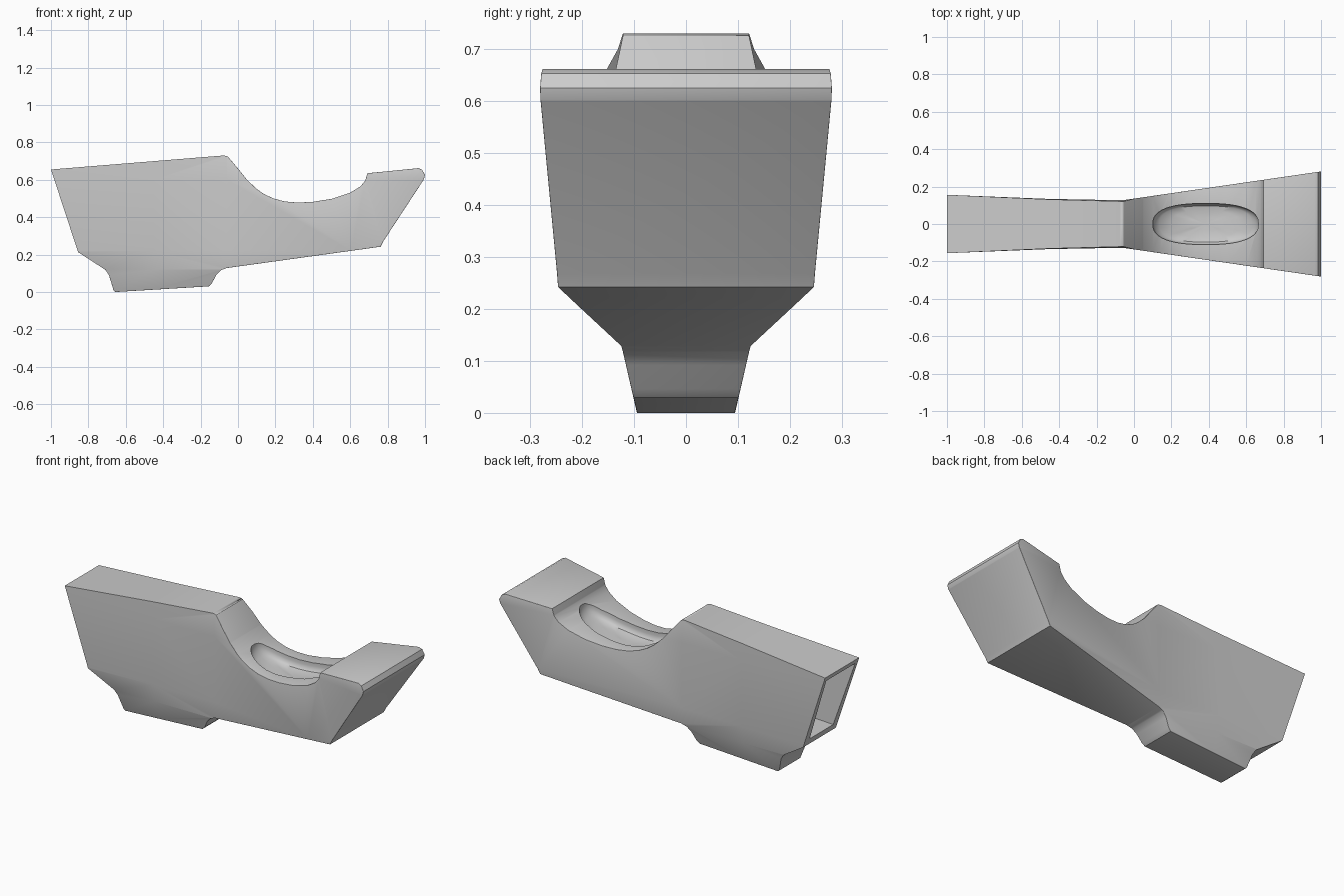
import bpy, bmesh, math
from mathutils import Vector

if "Cube" in bpy.data.objects:
    bpy.data.objects.remove(bpy.data.objects["Cube"])

steel = bpy.data.materials.new("plain grey metal")
steel.diffuse_color = (0.6, 0.6, 0.6, 1)
steel.use_nodes = True
steel.node_tree.nodes["Principled BSDF"].inputs["Base Color"].default_value = steel.diffuse_color

# Concave scoop in the top, also used to shape the oval recess
SCOOP = [(-.055, .725), (0, .66), (.05, .598), (.1, .551), (.14, .523), (.19, .5), (.25, .484),
         (.32, .478), (.4, .482), (.5, .498), (.6, .531), (.655, .565), (.68, .595), (.692, .635)]
PROFILE = [(-1, .655), (-.075, .73)] + SCOOP + [
    (.965, .662), (.985, .653), (1, .625), (.994, .602), (.775, .268), (.762, .242),
    (-.06, .128), (-.09, .117), (-.115, .092), (-.14, .046), (-.157, .03),
    (-.655, 0), (-.665, .008), (-.69, .09), (-.71, .119), (-.855, .213)]


def lerp_table(t, x):
    for (x0, y0), (x1, y1) in zip(t, t[1:]):
        if x <= x1:
            return y0 + (y1 - y0) * max(0, (x - x0) / (x1 - x0))
    return t[-1][1]


def half_width(x, z):
    w = lerp_table([(-1, .156), (-.45, .134), (-.06, .127), (1, .281)], x)
    if x < -.03:
        w = min(w, .122 + (z - .12) * (.3 if z > .12 else .23))
        if z > .6:
            w -= .006 * max(0, (x + 1) / .94) * (z - .6) / .13
    return w


def make_object(name, bm):
    bmesh.ops.recalc_face_normals(bm, faces=bm.faces[:])
    me = bpy.data.meshes.new(name)
    bm.to_mesh(me)
    bm.free()
    me.materials.append(steel)
    ob = bpy.data.objects.new(name, me)
    bpy.context.collection.objects.link(ob)
    return ob


# Tooth body: extruded side profile, flared to its varying width
bm = bmesh.new()
a = [bm.verts.new((x, -1, z)) for x, z in PROFILE]
b = [bm.verts.new((x, 1, z)) for x, z in PROFILE]
bm.faces.new(a)
bm.faces.new(b[::-1])
n = len(a)
for i in range(n):
    j = (i + 1) % n
    bm.faces.new((a[j], a[i], b[i], b[j]))
for co, no in (((-.06, 0, 0), (1, 0, 0)), ((-.45, 0, 0), (1, 0, 0)),
               ((0, 0, .12), (0, 0, 1)), ((0, 0, .22), (0, 0, 1)), ((0, 0, .6), (0, 0, 1))):
    bmesh.ops.bisect_plane(bm, geom=bm.verts[:] + bm.edges[:] + bm.faces[:], dist=1e-4,
                           plane_co=co, plane_no=no)
for v in bm.verts:
    v.co.y = math.copysign(half_width(v.co.x, v.co.z), v.co.y)
bmesh.ops.recalc_face_normals(bm, faces=bm.faces[:])
bm.normal_update()


# Round the side edges, leaving the rear block crisp
def rounded(e):
    sides = [abs(f.normal.y) > .7 for f in e.link_faces]
    m = (e.verts[0].co + e.verts[1].co) / 2
    rear = m.x < -.06 and m.z > .12
    return len(sides) == 2 and sides[0] != sides[1] and not rear


bmesh.ops.bevel(bm, geom=[e for e in bm.edges if rounded(e)], offset=.012, segments=3,
                profile=.5, affect='EDGES', clamp_overlap=True)
body = make_object("digging_tooth_body", bm)

# Oval recess cutter: rounded outline following the scoop
bm = bmesh.new()
rings = []
N = 48
for s, d in ((1, None), (1, .02), (.96, .038), (.88, .048), (.65, .054), (.3, .056)):
    ring = []
    for k in range(N):
        t = 2 * math.pi * k / N
        c, q = math.cos(t), math.sin(t)
        x = .383 + .282 * s * math.copysign(abs(c) ** .8, c)
        y = .11 * s * math.copysign(abs(q) ** .8, q)
        ring.append(bm.verts.new((x, y, .8 if d is None else lerp_table(SCOOP, x) - d)))
    rings.append(ring)
for r0, r1 in zip(rings, rings[1:]):
    for k in range(N):
        bm.faces.new((r0[k], r0[(k + 1) % N], r1[(k + 1) % N], r1[k]))
bm.faces.new(rings[0])
tip = bm.verts.new((.383, 0, lerp_table(SCOOP, .383) - .056))
for k in range(N):
    bm.faces.new((rings[-1][k], rings[-1][(k + 1) % N], tip))
oval = make_object("oval_recess_cutter", bm)

# Tapered socket cutter in the rear end
bm = bmesh.new()
outer, inner = [], []
for ox, oz, w, ix, iz in ((-.99, .628, .132, -.15, .58), (-.868, .25, .108, -.15, .3)):
    for s in (-1, 1):
        o, i = Vector((ox, s * w, oz)), Vector((ix, s * .085, iz))
        outer.append(bm.verts.new(o + (o - i) * .06))
        inner.append(bm.verts.new(i))
order = (0, 1, 3, 2)
bm.faces.new([outer[k] for k in order])
bm.faces.new([inner[k] for k in order])
for k in range(4):
    p, q = order[k], order[(k + 1) % 4]
    bm.faces.new((outer[p], outer[q], inner[q], inner[p]))
socket = make_object("socket_cutter", bm)

# Cut the openings, then shade
bpy.context.view_layer.objects.active = body
body.select_set(True)
for cutter in (oval, socket):
    m = body.modifiers.new("cut", 'BOOLEAN')
    m.operation = 'DIFFERENCE'
    m.solver = 'EXACT'
    m.object = cutter
    bpy.ops.object.modifier_apply(modifier=m.name)
    bpy.data.objects.remove(cutter)
bpy.ops.object.shade_smooth_by_angle(angle=math.radians(32))
